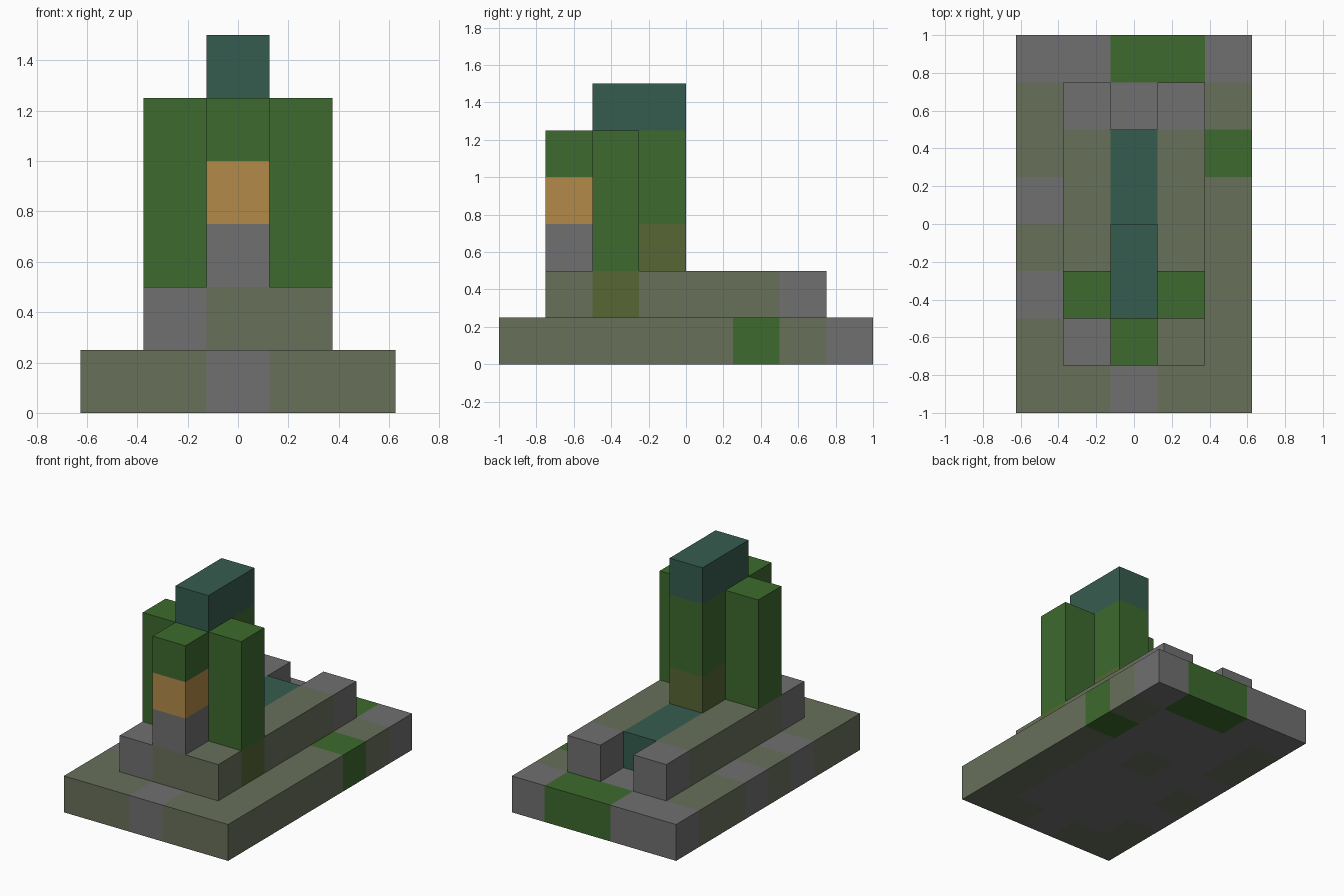
import bpy, bmesh
from mathutils import Vector

cube = bpy.data.objects.get("Cube")
if cube:
    bpy.data.objects.remove(cube, do_unlink=True)

U = 0.25  # edge of one cell


def srgb(r, g, b):
    return tuple(((c / 255 + 0.055) / 1.055) ** 2.4 for c in (r, g, b)) + (1.0,)


def make_material(name, colour):
    mat = bpy.data.materials.new(name)
    mat.use_nodes = True
    mat.diffuse_color = colour
    bsdf = next(n for n in mat.node_tree.nodes if n.type == "BSDF_PRINCIPLED")
    bsdf.inputs["Base Color"].default_value = colour
    bsdf.inputs["Roughness"].default_value = 0.9
    return mat


MATS = {
    "stone": make_material("stone grey", srgb(112, 112, 112)),
    "mossy": make_material("mossy stone", srgb(104, 112, 90)),
    "green": make_material("leaf green", srgb(61, 106, 45)),
    "teal": make_material("dark teal", srgb(54, 92, 78)),
    "orange": make_material("warm orange", srgb(178, 138, 72)),
    "moss": make_material("moss brown", srgb(87, 102, 52)),
}
NAMES = list(MATS)


def block(name, x, y, z, colour):
    """Box over inclusive cell ranges; colour is a name or a rule of (i, j, k)."""
    rule = colour if callable(colour) else (lambda i, j, k: colour)
    cells = {(i, j, k) for i in range(x[0], x[1] + 1)
             for j in range(y[0], y[1] + 1) for k in range(z[0], z[1] + 1)}
    bm = bmesh.new()
    for cell in sorted(cells):
        centre = Vector((cell[0], cell[1] - 3.5, cell[2] + 0.5))
        for axis in range(3):
            for sign in (-1, 1):
                step = list(cell)
                step[axis] += sign
                if tuple(step) in cells:
                    continue
                # Outer cell face, wound to point outwards
                n, a, b = Vector(), Vector(), Vector()
                n[axis] = sign / 2
                a[(axis + 1) % 3] = 0.5
                b[(axis + 2) % 3] = sign / 2
                corners = (-a - b, a - b, a + b, b - a)
                face = bm.faces.new([bm.verts.new((centre + n + c) * U) for c in corners])
                face.material_index = NAMES.index(rule(*cell))
    bmesh.ops.remove_doubles(bm, verts=bm.verts, dist=0.001)
    mesh = bpy.data.meshes.new(name)
    bm.to_mesh(mesh)
    bm.free()
    for mat in MATS.values():
        mesh.materials.append(mat)
    obj = bpy.data.objects.new(name, mesh)
    bpy.context.collection.objects.link(obj)
    return obj


# Base slab: mossy rim, stone core, a few leafy cells
def base_colour(i, j, k):
    if j == 7:
        return "green" if i in (0, 1) else "stone"
    if (i, j) == (2, 5):
        return "green"
    if i == -2:
        return "stone" if j in (2, 4) else "mossy"
    if i == 2 or (j == 0 and i != 0) or (i, j) == (0, 4):
        return "mossy"
    return "stone"


block("base_slab", (-2, 2), (0, 7), (0, 0), base_colour)


# Side walls of the raised step
def wall_colour(i, j, k):
    if j == 6 or (i, j) == (-1, 1):
        return "stone"
    return "moss" if (i, j) == (1, 2) else "mossy"


for side, i in (("right", -1), ("left", 1)):
    block(side + "_wall", (i, i), (1, 6), (1, 1), wall_colour)
    block(side + "_pillar", (i, i), (2, 2), (2, 4), "green")

# Channel between the walls
block("channel_front", (0, 0), (1, 1), (1, 1), "mossy")
block("channel_floor", (0, 0), (2, 5), (1, 1), "teal")

# Central tower
block("front_pillar", (0, 0), (1, 1), (2, 4),
      lambda i, j, k: {2: "stone", 3: "orange"}.get(k, "green"))
block("tower_core", (0, 0), (2, 2), (2, 4), "green")
block("back_pillar", (0, 0), (3, 3), (2, 4),
      lambda i, j, k: "moss" if k == 2 else "green")
block("tower_cap", (0, 0), (2, 3), (5, 5), "teal")
